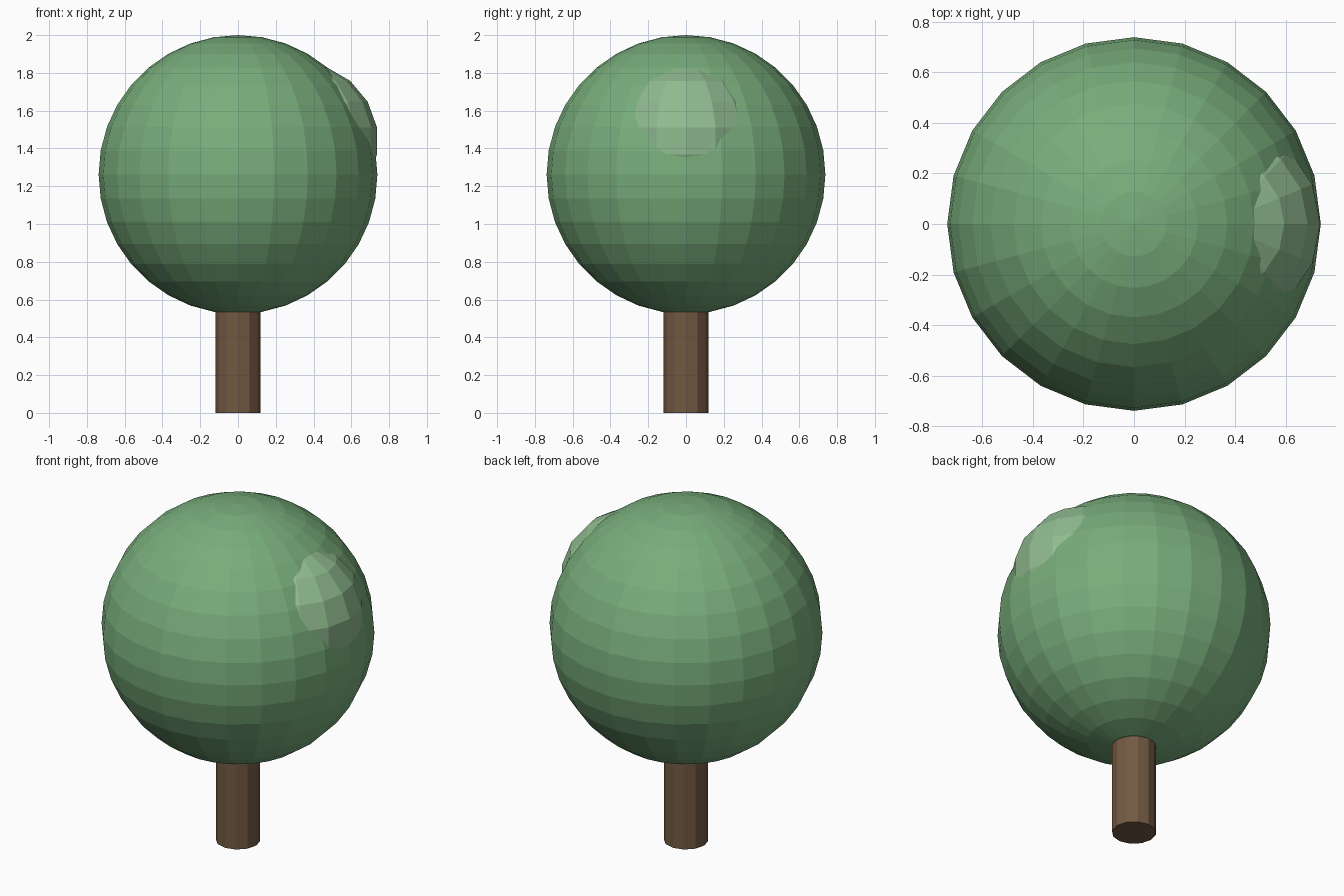
import bpy

if "Cube" in bpy.data.objects:
    bpy.data.objects.remove(bpy.data.objects["Cube"])


def finish(name, color):
    """Name the active part and give it a plain coloured material."""
    ob = bpy.context.object
    ob.name = name
    mat = bpy.data.materials.new(name + "_color")
    mat.diffuse_color = (*color, 1.0)
    mat.use_nodes = True
    mat.node_tree.nodes["Principled BSDF"].inputs["Base Color"].default_value = mat.diffuse_color
    ob.data.materials.append(mat)
    return ob


def ball(name, radius, center, segments, rings, color):
    bpy.ops.mesh.primitive_uv_sphere_add(
        segments=segments, ring_count=rings, radius=radius, location=center)
    return finish(name, color)


# Trunk: straight twelve-sided post running a little way into the crown
TRUNK_TOP = 0.62
bpy.ops.mesh.primitive_cylinder_add(
    vertices=12, radius=0.12, depth=TRUNK_TOP, location=(0, 0, TRUNK_TOP / 2))
finish("trunk", (0.17, 0.10, 0.055))

# Crown: large faceted ball
ball("crown", 0.738, (0, 0, 1.262), 24, 18, (0.19, 0.42, 0.20))

# Lighter leaf clump bulging out of the upper right side
ball("leaf_clump", 0.415, (0.327, 0, 1.44), 16, 9, (0.28, 0.50, 0.28))
